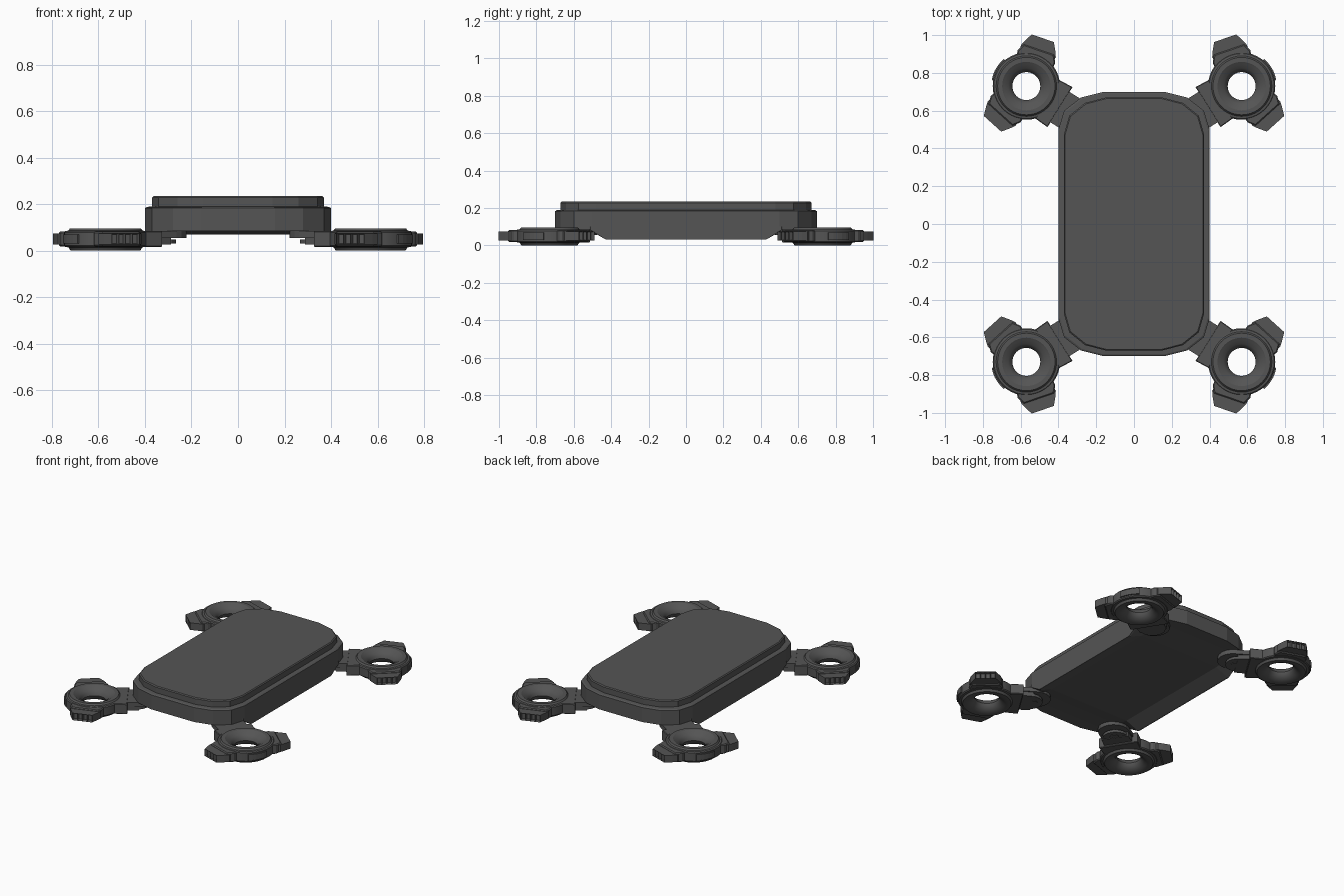
import bpy, bmesh, math
from mathutils import Matrix, Vector

if "Cube" in bpy.data.objects:
    bpy.data.objects.remove(bpy.data.objects["Cube"])

mat = bpy.data.materials.new("dark_grey")
mat.diffuse_color = (0.09, 0.09, 0.09, 1)
mat.use_nodes = True
mat.node_tree.nodes["Principled BSDF"].inputs["Base Color"].default_value = mat.diffuse_color
POD = Matrix.Translation((0.57, 0.73, 0))


def finish(bm, name, mirror=False, smooth=None):
    bmesh.ops.recalc_face_normals(bm, faces=bm.faces)
    me = bpy.data.meshes.new(name)
    bm.to_mesh(me)
    bm.free()
    ob = bpy.data.objects.new(name, me)
    bpy.context.collection.objects.link(ob)
    me.materials.append(mat)
    if smooth:
        bpy.ops.object.select_all(action='DESELECT')
        ob.select_set(True)
        bpy.context.view_layer.objects.active = ob
        bpy.ops.object.shade_smooth_by_angle(angle=math.radians(smooth))
    if mirror:
        m = ob.modifiers.new("mirror", 'MIRROR')
        m.use_axis = (True, True, False)
        m.use_mirror_merge = False
    return ob


def loft(bm, rings, caps=True):
    """Join equal-sized closed rings of points into a skin."""
    vs = [[bm.verts.new(p) for p in r] for r in rings]
    n = len(vs[0])
    for a, b in zip(vs, vs[1:]):
        for i in range(n):
            bm.faces.new((a[i], a[(i + 1) % n], b[(i + 1) % n], b[i]))
    if caps:
        bm.faces.new(vs[0])
        bm.faces.new(vs[-1])


def pod_part(name, pts, z0, z1, angle, bevel=0.0, sockets=False):
    """Prism whose local x points away from the pod centre at the given angle."""
    bm = bmesh.new()
    loft(bm, [[(x, y, z) for x, y in pts] for z in (z0, z1)])
    bmesh.ops.recalc_face_normals(bm, faces=bm.faces)
    if sockets:  # row of small recesses in the tip face
        tips = [f for f in bm.faces if f.normal.x > 0.99]
        bmesh.ops.inset_individual(bm, faces=tips, thickness=0.006, depth=0)
        bmesh.ops.translate(bm, verts=list({v for f in tips for v in f.verts}),
                            vec=(-0.02, 0, 0))
    if bevel:
        es = [e for e in bm.edges if abs(e.verts[0].co.z - e.verts[1].co.z) < 1e-6]
        bmesh.ops.bevel(bm, geom=es, offset=bevel, segments=1, affect='EDGES')
    bm.transform(POD @ Matrix.Rotation(math.radians(angle), 4, 'Z'))
    return finish(bm, name, mirror=True)


# body shell: stepped slab with faceted corners
quarter = [(0.40, 0.50), (0.37, 0.60), (0.28, 0.67), (0.16, 0.70)]
outline = (quarter + [(-x, y) for x, y in reversed(quarter)]
           + [(-x, -y) for x, y in quarter]
           + [(x, -y) for x, y in reversed(quarter)])


def body_ring(inset, z):
    sx, sy = 1 - inset / 0.4, 1 - inset / 0.7
    return [(x * sx, y * sy, z) for x, y in outline]


bm = bmesh.new()
loft(bm, [body_ring(0, 0.085), body_ring(0, 0.183), body_ring(0.008, 0.188),
          body_ring(0.03, 0.19), body_ring(0.03, 0.228), body_ring(0.036, 0.234)])
finish(bm, "body_shell")

# underside: hollow floor between two side rails, ends sloping up
bm = bmesh.new()
sections = [(-0.66, 0.28, 0.088, 0.088), (-0.51, 0.40, 0.082, 0.078),
            (-0.43, 0.40, 0.032, 0.07), (0.43, 0.40, 0.032, 0.07),
            (0.51, 0.40, 0.082, 0.078), (0.66, 0.28, 0.088, 0.088)]
rings = []
for y, w, rail, floor in sections:
    i = w * 0.75
    rings.append([(-w, y, 0.10), (-w, y, rail), (-w + 0.01, y, rail), (-i, y, floor),
                  (i, y, floor), (w - 0.01, y, rail), (w, y, rail), (w, y, 0.10)])
loft(bm, rings)
finish(bm, "underside_tray")

# pod ring: turned profile with a dished hole
profile = [(0.074, 0.045), (0.080, 0.062), (0.095, 0.078), (0.118, 0.09), (0.128, 0.096),
           (0.152, 0.096), (0.160, 0.086), (0.172, 0.084), (0.178, 0.078), (0.178, 0.022),
           (0.172, 0.016), (0.158, 0.014), (0.150, 0.0), (0.122, 0.0), (0.098, 0.012),
           (0.080, 0.028)]
N = 40
bm = bmesh.new()
vs = [[bm.verts.new((r * math.cos(2 * math.pi * k / N), r * math.sin(2 * math.pi * k / N), z))
       for r, z in profile] for k in range(N)]
for k in range(N):
    a, b = vs[k], vs[(k + 1) % N]
    for j in range(len(profile)):
        j2 = (j + 1) % len(profile)
        bm.faces.new((a[j], b[j], b[j2], a[j2]))
bm.transform(POD)
finish(bm, "pod_ring", mirror=True, smooth=30)

# two outer tabs per pod, each with a shouldered base and a socketed tip
tip = [(0.268, -0.062 + 0.031 * k) for k in range(5)]
tab = [(0.14, -0.085), (0.195, -0.098), (0.225, -0.085)] + tip + \
      [(0.225, 0.085), (0.195, 0.098), (0.14, 0.085)]
base = [(0.13, -0.10), (0.165, -0.105), (0.205, -0.085), (0.205, 0.085),
        (0.165, 0.105), (0.13, 0.10)]
for label, ang in (("end", 109), ("side", -48)):
    pod_part("tab_" + label, tab, 0.026, 0.074, ang, sockets=True)
    pod_part("tab_base_" + label, base, 0.018, 0.082, ang, bevel=0.006)

# thin plate on the outward side of the ring
arc = [(0.186 * math.cos(t), 0.186 * math.sin(t)) for t in
       [math.radians(-20 + 8 * k) for k in range(6)]]
pod_part("rim_plate", [(0.15, -0.06)] + arc + [(0.15, 0.06)], 0.03, 0.07, 30)

# arm to the body: wide collar, neck and two rounded hinge tongues
ARM = 212
pod_part("arm_collar", [(0.13, -0.12), (0.21, -0.125), (0.21, 0.125), (0.13, 0.12)],
         0.015, 0.085, ARM, bevel=0.004)
pod_part("arm_neck", [(0.20, -0.09), (0.28, -0.085), (0.28, 0.085), (0.20, 0.09)],
         0.026, 0.08, ARM)


def tongue(c, r):
    end = [(c + r * math.cos(t), r * math.sin(t)) for t in
           [math.radians(-90 + 18 * k) for k in range(11)]]
    return [(0.2, -r)] + end + [(0.2, r)]


pod_part("hinge_tongue_upper", tongue(0.30, 0.095), 0.055, 0.084, ARM)
pod_part("hinge_tongue_lower", tongue(0.265, 0.08), 0.03, 0.048, ARM)
pod_part("hinge_pin", [(0.285 + 0.03 * math.cos(k * math.pi / 6), 0.03 * math.sin(k * math.pi / 6))
                       for k in range(12)], 0.027, 0.09, ARM)
